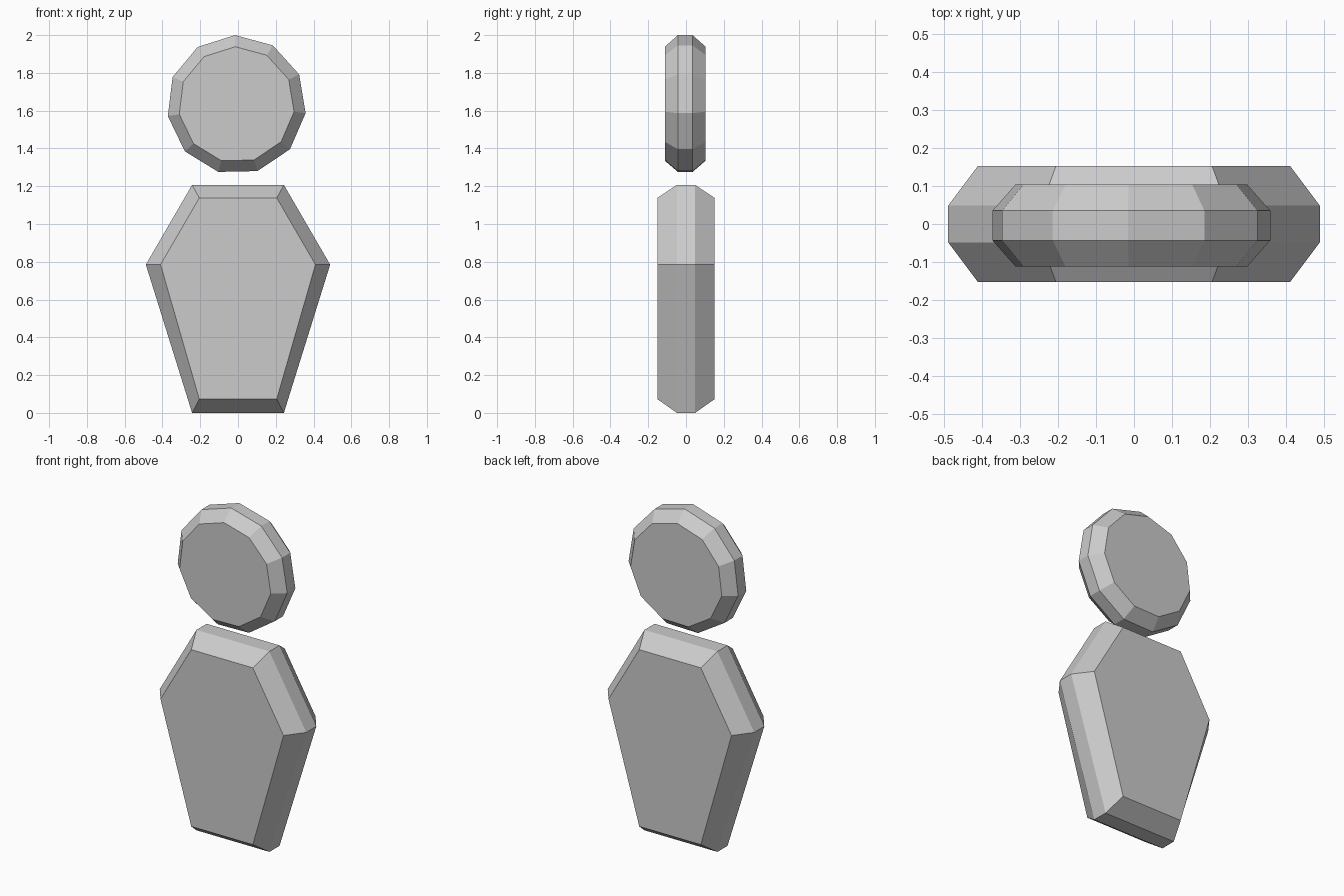
import bpy
import math

if "Cube" in bpy.data.objects:
    bpy.data.objects.remove(bpy.data.objects["Cube"])


def bevelled_plate(name, outer, inner, rim_y, face_y, centre_y=0.0):
    """Flat plate with a straight rim and a chamfer on both sides."""
    n = len(outer)
    layers = [(inner, -face_y), (outer, -rim_y), (outer, rim_y), (inner, face_y)]
    verts = [(x, y + centre_y, z) for ring, y in layers for x, z in ring]
    faces = [tuple(range(n)), tuple(reversed(range(3 * n, 4 * n)))]
    for k in range(3):
        for i in range(n):
            j = (i + 1) % n
            faces.append((k * n + j, k * n + i, (k + 1) * n + i, (k + 1) * n + j))
    mesh = bpy.data.meshes.new(name)
    mesh.from_pydata(verts, [], faces)
    obj = bpy.data.objects.new(name, mesh)
    bpy.context.collection.objects.link(obj)
    return obj


def mirrored(half):
    """Close a right-hand profile (bottom to top) across x = 0."""
    return half + [(-x, z) for x, z in reversed(half)]


def polygon(radius, sides, start, cx, cz):
    angles = [math.radians(start) + math.tau * i / sides for i in range(sides)]
    return [(cx + radius * math.cos(a), cz + radius * math.sin(a)) for a in angles]


# Body: six-sided tapered plate
bevelled_plate(
    "body",
    mirrored([(0.243, 0.0), (0.488, 0.785), (0.243, 1.207)]),
    mirrored([(0.205, 0.073), (0.41, 0.785), (0.205, 1.138)]),
    0.048, 0.152)

# Head: eleven-sided disc floating above the body
bevelled_plate(
    "head",
    polygon(0.3685, 11, 91.2, -0.008, 1.6315),
    polygon(0.307, 11, 91.2, -0.008, 1.6315),
    0.039, 0.108, -0.004)
